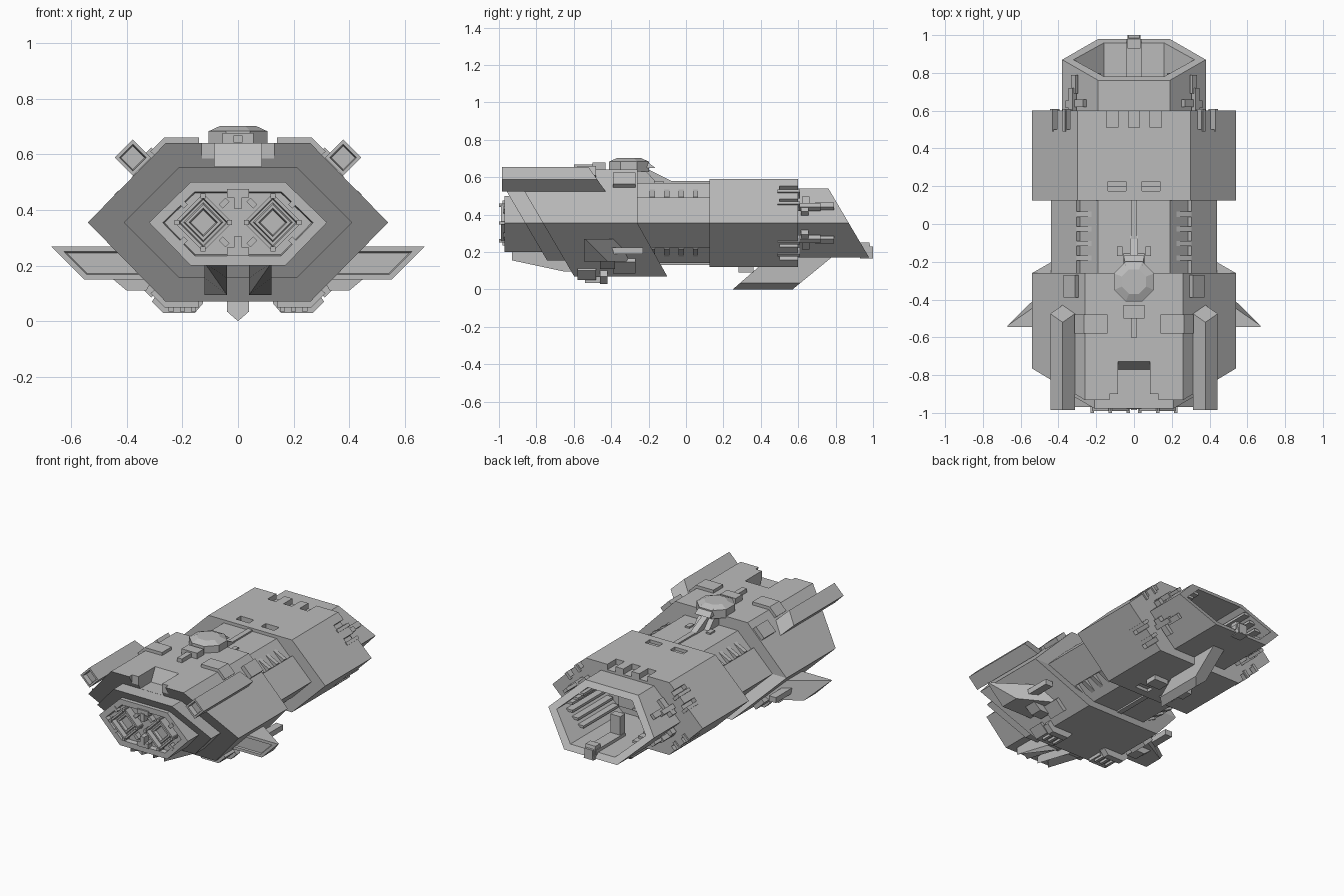
import bpy, bmesh, math
from mathutils import Matrix

if "Cube" in bpy.data.objects:
    bpy.data.objects.remove(bpy.data.objects["Cube"])

MID = 0.355  # height of the hull's widest line
grey = bpy.data.materials.new("hull_grey")
grey.diffuse_color = (0.5, 0.5, 0.5, 1)
grey.use_nodes = True
grey.node_tree.nodes["Principled BSDF"].inputs["Base Color"].default_value = grey.diffuse_color
R45 = math.radians(45)


def finish(name, bm):
    bmesh.ops.recalc_face_normals(bm, faces=bm.faces)
    me = bpy.data.meshes.new(name)
    bm.to_mesh(me)
    bm.free()
    me.materials.append(grey)
    ob = bpy.data.objects.new(name, me)
    bpy.context.collection.objects.link(ob)
    return ob


def val(f, x, z):
    return f(x, z) if callable(f) else f


def loft(name, prof, y0, y1, insets=()):
    """Extrude an xz profile along y; ends may depend on x and z. insets recess the front cap."""
    bm = bmesh.new()
    a = [bm.verts.new((x, val(y0, x, z), z)) for x, z in prof]
    b = [bm.verts.new((x, val(y1, x, z), z)) for x, z in prof]
    n = len(prof)
    for i in range(n):
        j = (i + 1) % n
        bm.faces.new((a[i], a[j], b[j], b[i]))
    cuts = [(0, 1, 2, 3), (3, 4, 5, 0)] if n == 6 else [tuple(range(n))]
    caps = [bm.faces.new([a[i] for i in c]) for c in cuts]
    for c in cuts:
        bm.faces.new([b[i] for i in reversed(c)])
    bmesh.ops.recalc_face_normals(bm, faces=bm.faces)
    for t, d in insets:
        bmesh.ops.inset_region(bm, faces=caps, thickness=t, depth=0, use_even_offset=True)
        if d:
            bmesh.ops.inset_region(bm, faces=caps, thickness=0.004, depth=d, use_even_offset=True)
    return finish(name, bm)


def hexa(w, t, z0, z1):
    return [(w, MID), (t, z1), (-t, z1), (-w, MID), (-t, z0), (t, z0)]


def diamond(x, z, r):
    return [(x + r, z), (x, z + r), (x - r, z), (x, z - r)]


def box(name, c, s, roll=0.0):
    bm = bmesh.new()
    bmesh.ops.create_cube(bm, size=1, matrix=Matrix.Translation(c) @ Matrix.Rotation(roll, 4, 'Y')
                          @ Matrix.Diagonal((*s, 1)))
    return finish(name, bm)


def boxes(name, c, s, roll=0.0, both=True):
    """Mirrored box: left and right, and optionally above and below the hull's middle."""
    out = []
    for sx in (1, -1):
        for sz in ((1, -1) if both else (1,)):
            out.append(box(name, (c[0] * sx, c[1], MID + (c[2] - MID) * sz), s, roll * sx * sz))
    return out


def lofts(name, prof, y0, y1, insets=(), both=True):
    for sx in (1, -1):
        for sz in ((1, -1) if both else (1,)):
            f = lambda g: (lambda x, z: val(g, x * sx, MID + (z - MID) * sz))
            loft(name, [(x * sx, MID + (z - MID) * sz) for x, z in prof], f(y0), f(y1), insets)


def cut(ob, cutters):
    for c in cutters:
        m = ob.modifiers.new("cut", 'BOOLEAN')
        m.object, m.operation, m.solver = c, 'DIFFERENCE', 'EXACT'
    bpy.context.view_layer.update()
    me = bpy.data.meshes.new_from_object(ob.evaluated_get(bpy.context.evaluated_depsgraph_get()))
    ob.modifiers.clear()
    ob.data = me
    for c in cutters:
        bpy.data.objects.remove(c)


# stern hull with raked ends and a notch in its top
stern = loft("stern_hull", hexa(.54, .26, .07, .64),
             lambda x, z: -.765 - (z - MID) * .585,
             lambda x, z: -.26 + max(0, MID - z) * .56)
cut(stern, [loft("notch", [(-.085, .556), (.085, .556), (.085, .7), (-.085, .7)], -1.1,
                 lambda x, z: -.77 + (z - .556) * .5),
            box("notch_mouth", (0, -1.0, .63), (.26, .2, .147))])
loft("stern_collar", hexa(.41, .21, .155, .555), lambda x, z: -.86 - (z - MID) * .585, -.5)
loft("engine_block", hexa(.32, .17, .2, .5), -.97, -.6, [(.035, -.03)])

# square engine nozzles with clamps
for s in (1, -1):
    cx = .125 * s
    loft("nozzle", diamond(cx, MID, .105), -.99, -.9, [(.012, -.03), (.008, .012), (.01, -.02)])
    for dx, dz in ((.1, 0), (-.1, 0), (0, .1), (0, -.1)):
        box("nozzle_clamp", (cx + dx * .95, -.975, MID + dz * .95), (.018, .05, .018))
    for dx in (.075, -.075):
        for dz in (.07, -.07):
            box("nozzle_bracket", (cx + dx, -.95, MID + dz), (.02, .05, .035), R45 * (1 if dx * dz > 0 else -1))
for s in (1, -1):
    box("engine_centre_mount", (0, -.955, MID + .105 * s), (.08, .05, .03))
    box("engine_centre_pin", (0, -.96, MID + .075 * s), (.03, .05, .05))

# fairings below the engine block
lofts("belly_fairing", [(.04, .095), (.12, .095), (.12, .165), (.12, .21), (.04, .21), (.04, .165)][:2]
      + [(.12, .155), (.12, .21), (.04, .21), (.04, .155)],
      lambda x, z: -.65 if z < .1 else -.93, -.45, both=False)

# mid hull, side sponsons and trench ribs
loft("mid_hull", hexa(.41, .19, .14, .57), -.4, .2)
lofts("side_sponson", [(.44, MID), (.305, .49), (.285, .475), (.285, MID)], -.3, .15)
for i in range(4):
    boxes("trench_rib", (.25, -.18 + .077 * i, .5), (.1, .028, .04), R45 * .6)
for s in (1, -1):
    box("spine", (0, 0, MID + .215 * s), (.034, .4, .02))

# bow hull with crenellated rim
bow = loft("bow_hull", hexa(.54, .30, .12, .59), .125, .6)
cutters = [loft("hangar_cut", hexa(.32, .16, .205, .505), .42, 1.2)]
for x in (0, .115, -.115):
    cutters.append(box("rim_notch", (x, .57, .59), (.06, .12, .07)))
for z in (.545, .475):
    cutters += boxes("rim_slot", (.54 - (z - MID), .57, z), (.028, .14, .07), R45)
cutters += boxes("rear_notch", (.09, .2, .59), (.095, .05, .07))
cut(bow, cutters)
for z in (.515, .45):
    boxes("rim_prong", (.515 - (z - MID), .55, z - .005), (.02, .12, .05), R45)
boxes("belly_step", (.09, .32, .115), (.1, .08, .05), 0, False)

# hangar nose: raked open mouth
nose = loft("hangar_nose", hexa(.38, .19, .17, .54), .4, lambda x, z: .87 - (z - MID) * .59)
cut(nose, [loft("hangar_cut", hexa(.32, .16, .205, .505), .42, 1.2)])
for z in (.46, .42, .38):
    boxes("hangar_ledge", (.305 - (z - MID), .62, z), (.05, .36, .016))
box("hangar_back_frame", (0, .43, MID), (.34, .04, .2))
box("hangar_ramp", (0, .83, .21), (.08, .3, .03))
box("ramp_riser", (0, .7, .27), (.07, .05, .15))
loft("ramp_lip", [(-.035, .165), (.035, .165), (.035, .25), (-.035, .25)],
     .93, lambda x, z: 1.0 if z < .2 else .98)
box("mouth_tip", (0, .985, .2), (.06, .03, .06))

# nose guns
boxes("gun_mount", (.285, .64, .455), (.08, .04, .035), R45)
boxes("gun_body", (.325, .655, .44), (.03, .13, .03), R45)
boxes("gun_barrel", (.315, .74, .445), (.035, .1, .02), R45)
boxes("gun_clip", (.335, .635, .41), (.03, .04, .05), R45)

# keel blade under the bow
loft("keel_blade", [(.04, .18), (-.04, .18), (-.04, .035), (0, 0), (.04, .035)],
     lambda x, z: .25 + z * 1.15, lambda x, z: .57 + z * 1.22)

# diamond-section launcher pods on the stern shoulders
lofts("launcher_pod", diamond(.378, .588, .065), -.985, lambda x, z: -.475 + (.588 - z) * .7,
      [(.012, -.03)], both=False)
boxes("pod_strut", (.325, -.7, .545), (.05, .3, .05), R45, False)

# saddle plates and shoulder boxes
lofts("saddle_plate", [(.14, .66), (.265, .66), (.315, .61), (.28, .58), (.14, .6)], -.58, -.48)
boxes("shoulder_box", (.325, -.33, .577), (.085, .12, .05), R45)
lofts("belly_plate", [(.125, .07), (.155, .03), (.27, .03), (.31, .07), (.29, .1), (.125, .1)][1:5]
      + [(.125, .1), (.125, .065)], -.46, -.42, both=False)
for i in range(3):
    boxes("belly_tooth", (.16 + .04 * i, -.48, .055), (.018, .12, .04), 0, False)

# swept side wings with guns
lofts("wing", [(.67, .268), (.3, .268), (.3, .15), (.552, .15)], -.545,
      lambda x, z: min(-.54 + (.672 - x), -.28), [(.018, -.01)], both=False)
boxes("wing_gun", (.46, -.36, .207), (.05, .26, .035), 0, False)
lofts("wing_root", [(.46, .16), (.3, .16), (.33, .11), (.4, .11)], -.46, -.38, both=False)

# command turret on the stern deck
for nm, r1, r2, z0, z1 in (("turret_base", .115, .115, .63, .684), ("turret_dome", .112, .07, .684, .702)):
    bm = bmesh.new()
    bmesh.ops.create_cone(bm, cap_ends=True, segments=8, radius1=r1, radius2=r2, depth=z1 - z0,
                          matrix=Matrix.Translation((0, -.305, (z0 + z1) / 2)) @ Matrix.Rotation(R45 / 2, 4, 'Z'))
    finish(nm, bm)
loft("turret_visor", [(-.055, .65), (.055, .65), (.045, .69), (-.045, .69)], -.25,
     lambda x, z: -.165 - (z - .65) * 1.3)
box("turret_breech", (0, -.465, .652), (.11, .07, .05))
box("turret_antenna", (0, -.53, .655), (.034, .14, .025))
loft("turret_ramp", [(-.055, .55), (.055, .55), (.055, .64), (-.055, .64)], -.3,
     lambda x, z: -.22 + (.64 - z) * .9)
loft("ramp_spine", [(-.02, .56), (.02, .56), (.02, .645), (-.02, .645)], -.3,
     lambda x, z: -.21 + (.645 - z) * 2)
boxes("ramp_foot", (.075, -.145, .565), (.03, .05, .03), 0, False)
